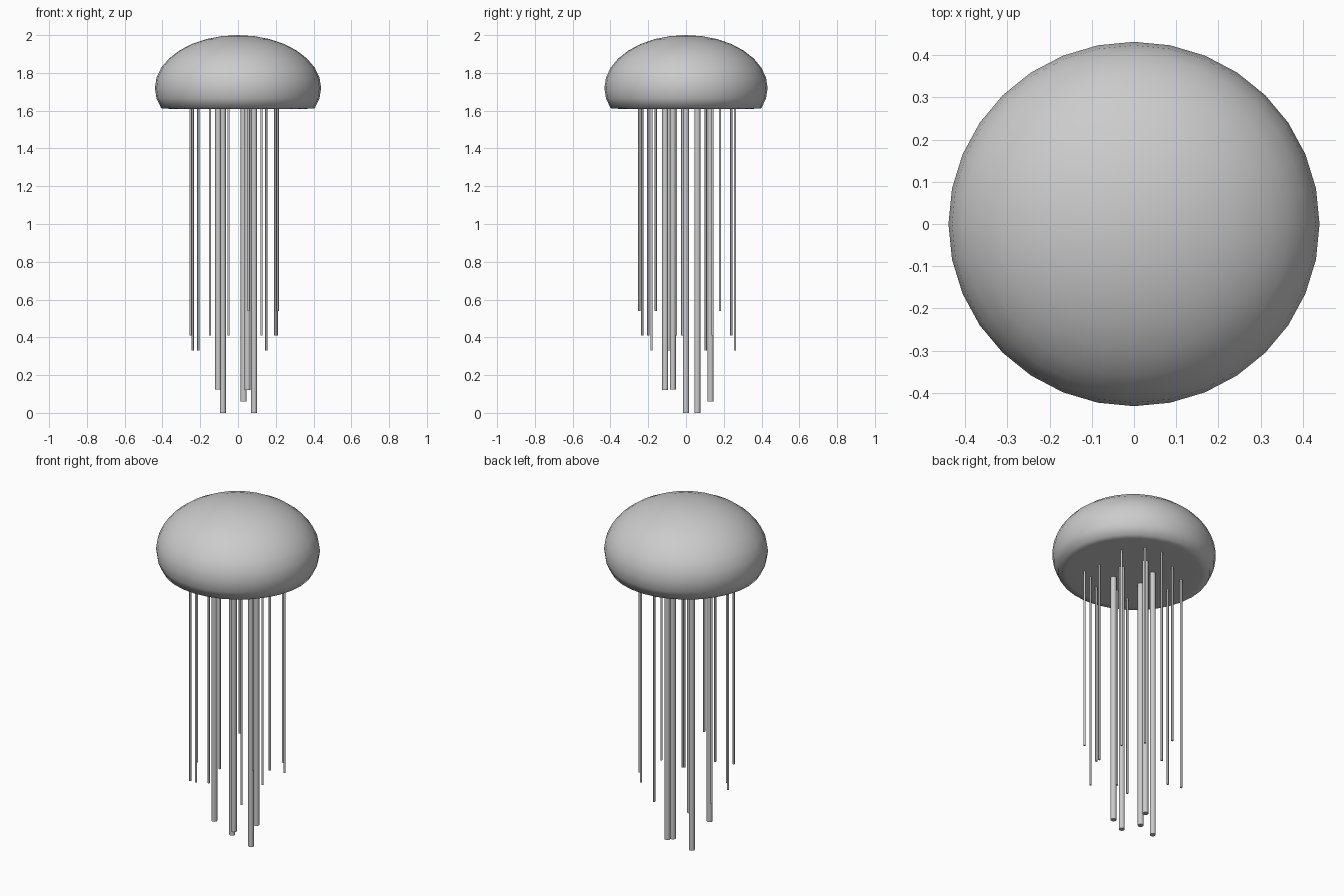
import bpy
import bmesh
from mathutils import Matrix

if "Cube" in bpy.data.objects:
    bpy.data.objects.remove(bpy.data.objects["Cube"])

BELL_Z, BELL_BASE = 1.72, 1.61


def finish(bm, name, angle=None):
    mesh = bpy.data.meshes.new(name)
    bm.to_mesh(mesh)
    bm.free()
    obj = bpy.data.objects.new(name, mesh)
    bpy.context.collection.objects.link(obj)
    bpy.ops.object.select_all(action='DESELECT')
    obj.select_set(True)
    bpy.context.view_layer.objects.active = obj
    if angle is None:
        bpy.ops.object.shade_smooth()
    else:
        bpy.ops.object.shade_smooth_by_angle(angle=angle)
    return obj


def strand(name, x, y, bottom, radius, sides):
    bm = bmesh.new()
    height = BELL_BASE + 0.02 - bottom
    bmesh.ops.create_cone(bm, cap_ends=True, segments=sides,
                          radius1=radius, radius2=radius, depth=height,
                          matrix=Matrix.Translation((x, y, bottom + height / 2)))
    finish(bm, name, 0.9)


# Bell: squashed sphere with its underside flattened
bm = bmesh.new()
bmesh.ops.create_uvsphere(bm, u_segments=32, v_segments=16, radius=1)
for v in bm.verts:
    v.co.x *= 0.44
    v.co.y *= 0.432
    v.co.z = max(BELL_Z + v.co.z * 0.28, BELL_BASE)
finish(bm, "bell")

# Thick central arms: x, y, lower end
arms = [(0.085, 0, 0), (0.03, 0.13, 0.06), (-0.08, 0.06, 0),
        (-0.105, -0.07, 0.125), (0.05, -0.11, 0.12)]
for i, (x, y, z) in enumerate(arms):
    strand(f"oral_arm_{i + 1}", x, y, z, 0.016, 12)

# Thin outer tentacles: x, y, lower end
tentacles = [(0.197, -0.053, 0.41), (0.205, 0.14, 0.41), (0.125, 0.24, 0.41),
             (0.025, 0.26, 0.33), (-0.115, 0.18, 0.54), (-0.24, 0.105, 0.33),
             (-0.252, -0.02, 0.41), (-0.21, -0.09, 0.33), (-0.148, -0.232, 0.41),
             (-0.05, -0.2, 0.41), (0.055, -0.248, 0.54), (0.15, -0.183, 0.33),
             (0.21, -0.16, 0.54)]
for i, (x, y, z) in enumerate(tentacles):
    strand(f"tentacle_{i + 1}", x, y, z, 0.006, 8)
